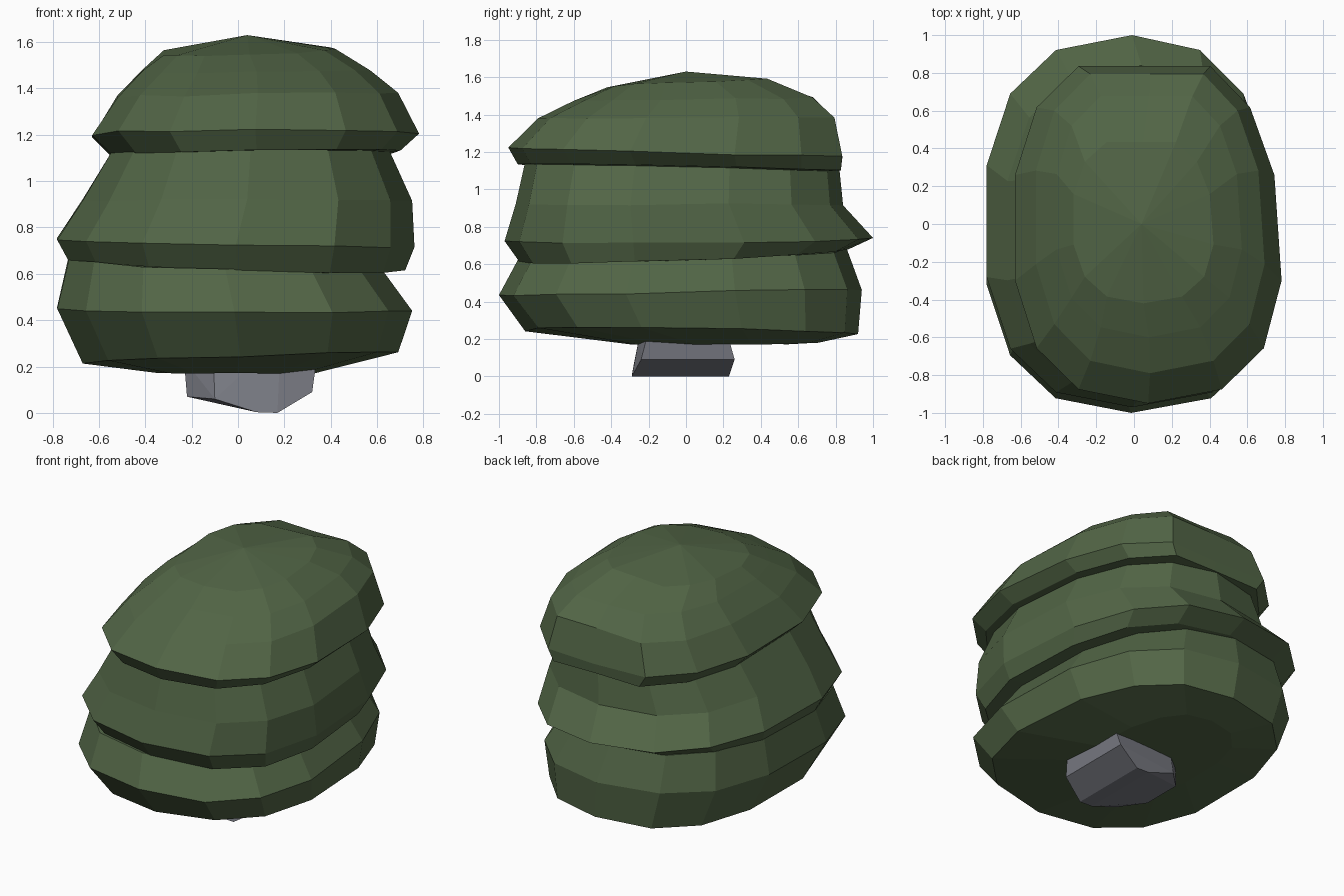
import bpy
import bmesh
import random
from math import sin, cos, tau, copysign

random.seed(4)
SIDES = 14

if "Cube" in bpy.data.objects:
    bpy.data.objects.remove(bpy.data.objects["Cube"], do_unlink=True)


def make_material(name, rgb):
    mat = bpy.data.materials.new(name)
    mat.use_nodes = True
    mat.diffuse_color = (*rgb, 1)
    mat.node_tree.nodes["Principled BSDF"].inputs["Base Color"].default_value = (*rgb, 1)
    return mat


def finish(name, bm, mat):
    bmesh.ops.recalc_face_normals(bm, faces=bm.faces)
    mesh = bpy.data.meshes.new(name)
    bm.to_mesh(mesh)
    bm.free()
    mesh.materials.append(mat)
    obj = bpy.data.objects.new(name, mesh)
    bpy.context.collection.objects.link(obj)
    return obj


def rounded(value):
    """Push a sine towards a squarer, superelliptical outline."""
    return copysign(abs(value) ** 0.8, value)


def add_ring(bm, back_limit, left, right, front, back, z, tilt_x, tilt_y):
    """Egg-shaped ring whose left side narrows towards the back."""
    ring = []
    for i in range(SIDES):
        angle = tau * i / SIDES
        u = rounded(sin(angle)) / 0.98
        v = min(rounded(-cos(angle)), back_limit)
        taper = 0.975 - 0.09 * v if u > 0 else 1
        x = (left + right) / 2 + u * taper * (right - left) / 2
        y = (front + back) / 2 + v * (back - front) / 2
        wobble = random.uniform(-0.006, 0.006)
        ring.append(bm.verts.new((x, y, z + tilt_x * u + tilt_y * v + wobble)))
    return ring


def foliage_layer(name, rings, mat, back_limit=1, peak=None):
    """Loft tilted rings from bottom to top, closed at both ends."""
    bm = bmesh.new()
    loops = [add_ring(bm, back_limit, *r) for r in rings]
    for low, high in zip(loops, loops[1:]):
        for i in range(SIDES):
            j = (i + 1) % SIDES
            bm.faces.new((low[i], low[j], high[j], high[i]))
    bm.faces.new(loops[0][::-1])
    if peak:
        tip = bm.verts.new(peak)
        for i in range(SIDES):
            bm.faces.new((loops[-1][i], loops[-1][(i + 1) % SIDES], tip))
    else:
        bm.faces.new(loops[-1])
    return finish(name, bm, mat)


leaf_green = make_material("leaf green", (0.084, 0.131, 0.061))
stone_grey = make_material("stone grey", (0.19, 0.195, 0.225))

# Each ring: left, right, front, back, height, sideways tilt, lengthwise tilt
foliage_layer("lower_foliage", [
    (-0.35, 0.33, -0.3, 0.7, 0.175, 0, 0),
    (-0.67, 0.69, -0.86, 0.92, 0.235, 0.02, -0.01),
    (-0.78, 0.75, -1.0, 0.94, 0.45, 0, 0.015),
    (-0.73, 0.62, -0.9, 0.86, 0.65, -0.02, 0.03),
], leaf_green)

foliage_layer("middle_foliage", [
    (-0.6, 0.5, -0.75, 0.75, 0.645, -0.02, 0.03),
    (-0.73, 0.72, -0.89, 0.87, 0.645, -0.02, 0.03),
    (-0.78, 0.76, -0.97, 1.0, 0.735, -0.02, 0.01),
    (-0.67, 0.75, -0.91, 0.84, 0.92, 0, 0),
    (-0.54, 0.65, -0.86, 0.82, 1.13, 0, -0.02),
], leaf_green)

foliage_layer("upper_foliage", [
    (-0.45, 0.55, -0.75, 0.75, 1.11, 0, -0.015),
    (-0.54, 0.7, -0.9, 0.9, 1.115, 0.01, -0.015),
    (-0.63, 0.78, -0.95, 0.91, 1.195, 0, -0.025),
    (-0.52, 0.69, -0.79, 0.86, 1.375, 0.01, 0),
    (-0.41, 0.57, -0.6, 0.73, 1.48, 0, 0.01),
    (-0.32, 0.42, -0.42, 0.47, 1.565, 0.01, 0.02),
], leaf_green, back_limit=0.92, peak=(0.04, 0, 1.63))

# Rough faceted stump wrapped around a handful of corner points
bm = bmesh.new()
for x, front, back, z in [(-0.22, -0.14, 0.12, 0.07), (-0.1, -0.28, 0.24, 0.06),
                          (0.08, -0.29, 0.23, 0.003), (0.17, -0.29, 0.23, 0.0),
                          (0.32, -0.24, 0.26, 0.09)]:
    for y in (front, back):
        bm.verts.new((x, y, z))
        bm.verts.new((x * 1.06, y * 0.85, 0.23))
hull = bmesh.ops.convex_hull(bm, input=bm.verts)
bmesh.ops.delete(bm, geom=hull["geom_interior"], context="VERTS")
bmesh.ops.dissolve_limit(bm, angle_limit=0.05, verts=bm.verts, edges=bm.edges)
finish("stump", bm, stone_grey)
